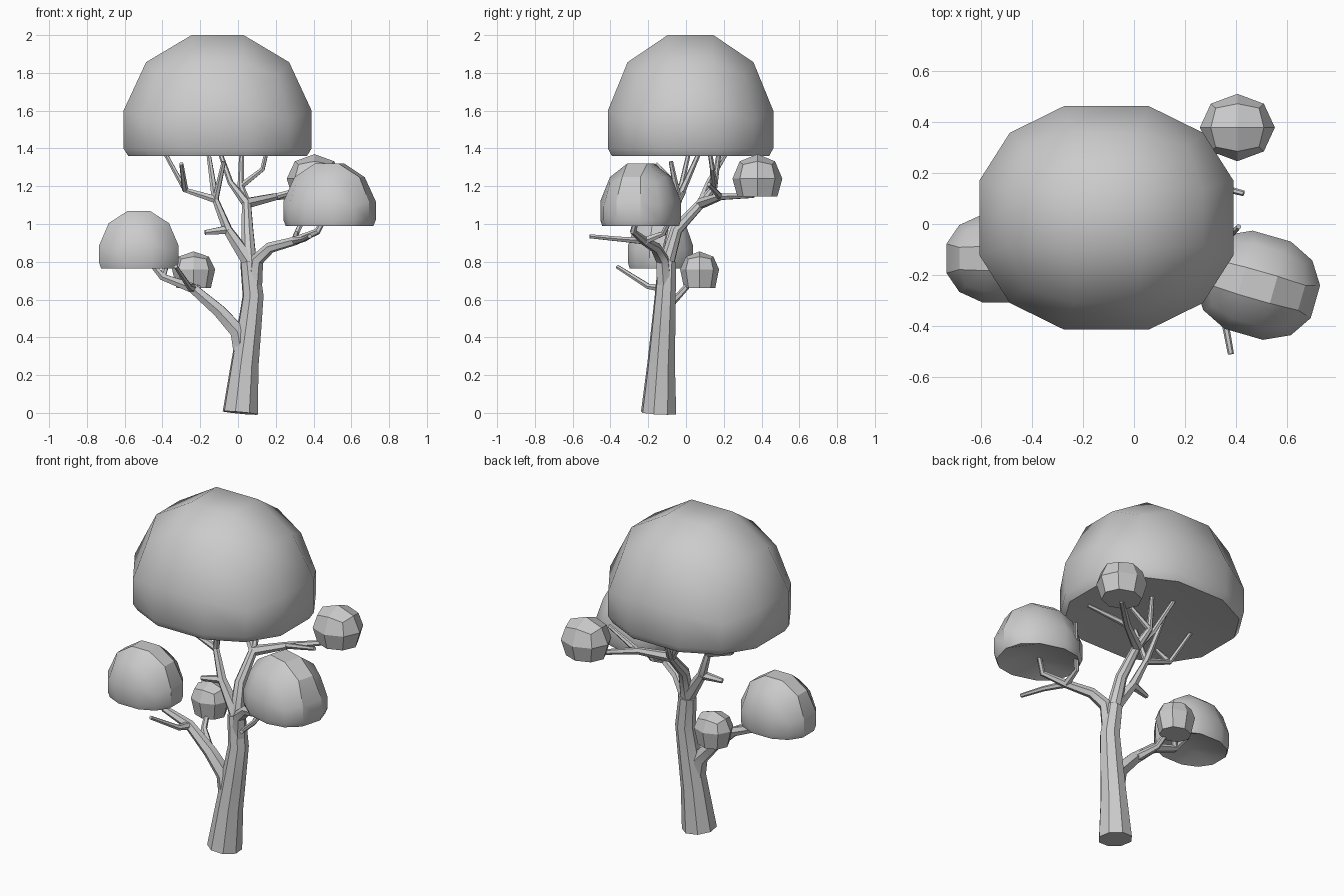
import bpy, bmesh, math
from mathutils import Vector, Matrix

if "Cube" in bpy.data.objects:
    bpy.data.objects.remove(bpy.data.objects["Cube"])


def finish(obj, smooth):
    bpy.ops.object.select_all(action='DESELECT')
    obj.select_set(True)
    bpy.context.view_layer.objects.active = obj
    if obj.type == 'CURVE':
        bpy.ops.object.convert(target='MESH')
    if smooth:
        bpy.ops.object.shade_smooth_by_angle(angle=math.radians(32))


def limb(name, r0, r1, *path, res=1, fade=0.6):
    """Tube through the path, tapering from r0 to r1; returns the path."""
    cu = bpy.data.curves.new(name, 'CURVE')
    cu.dimensions = '3D'
    cu.bevel_depth = 1.0
    cu.bevel_resolution = res
    cu.use_fill_caps = True
    sp = cu.splines.new('POLY')
    sp.points.add(len(path) - 1)
    for i, (p, co) in enumerate(zip(sp.points, path)):
        p.co = (*co, 1)
        p.radius = r0 + (r1 - r0) * (i / (len(path) - 1)) ** fade
    obj = bpy.data.objects.new(name, cu)
    bpy.context.collection.objects.link(obj)
    finish(obj, True)
    return path


def foliage(name, centre, half, low, rim, top, cuts, dip=0.0, turn=0.0):
    """Rounded cube grid with a dome above the rim and a squashed underside."""
    bm = bmesh.new()
    bmesh.ops.create_cube(bm, size=2)
    bmesh.ops.subdivide_edges(bm, edges=bm.edges[:], cuts=cuts, use_grid_fill=True)
    big = cuts == 2
    unit = 0.9045 if big else 1.0
    for v in bm.verts:
        g = v.co.copy()
        s = g.normalized() / unit
        inner = max(abs(g.x), abs(g.y)) < 0.9
        if g.z > -0.1:                       # dome
            z = rim + (top - rim) * s.z
            if big and inner and g.z > 0.9:
                s *= 0.83
        elif g.z > -0.9:                     # rim
            z = rim
        else:                                # underside
            z = low + (dip if inner else 0)
            if not inner:
                g.z = -1 / 3 if big else 0
                s = g.normalized() / unit * (0.95 if big else 0.8)
        v.co = (s.x * half[0], s.y * half[1], z)
    bmesh.ops.rotate(bm, verts=bm.verts, matrix=Matrix.Rotation(math.radians(turn), 3, 'Z'))
    bmesh.ops.translate(bm, verts=bm.verts, vec=(*centre, 0))
    bmesh.ops.recalc_face_normals(bm, faces=bm.faces)
    me = bpy.data.meshes.new(name)
    bm.to_mesh(me)
    bm.free()
    obj = bpy.data.objects.new(name, me)
    bpy.context.collection.objects.link(obj)
    finish(obj, big)


# Trunk and the leader that continues it
trunk = limb("trunk", .097, .05, (.012, -.145, 0), (.035, -.132, .25), (.06, -.12, .45),
             (.08, -.11, .62), (.06, -.1, .8), res=2)
leader = limb("leader", .052, .012, trunk[3], trunk[4], (.05, -.05, .97), (.045, .08, 1.11),
              (.015, .15, 1.2), (.02, .18, 1.42), res=2, fade=.8)

# Main limbs
left = limb("left_limb", .055, .012, trunk[1], (0, -.13, .43), (-.1, -.125, .54),
            (-.24, -.12, .66), (-.4, -.13, .72), (-.5, -.11, .84), fade=1)
right = limb("right_limb", .046, .012, trunk[3], (.1, -.125, .81), (.17, -.16, .875),
             (.3, -.22, .91), (.42, -.28, .96), (.48, -.25, 1.07), fade=.8)
upper = limb("upper_left_limb", .042, .012, trunk[4], (-.055, -.075, .97), (-.12, -.04, 1.13),
             (-.075, -.08, 1.33))
back = limb("back_limb", .03, .012, leader[3], (.2, .18, 1.145), (.38, .35, 1.15),
            (.4, .37, 1.22))

# Thin forks and stubs
limb("left_front_twig", .025, .011, left[3], (-.26, -.2, .67), (-.33, -.365, .775))
limb("left_back_twig", .028, .012, left[2], (-.2, -.04, .62), (-.235, .07, .74))
limb("left_inner_twig", .018, .012, left[4], (-.36, -.08, .84))
limb("right_front_twig", .02, .012, right[3], (.35, -.35, .92), (.38, -.51, .935))
limb("right_back_twig", .022, .011, right[3], (.31, -.12, .95), (.41, -.01, 1.17))
limb("middle_stub", .026, .014, upper[1], (-.175, -.1, .955))
fork = limb("crown_left_twig", .022, .011, upper[2], (-.28, -.03, 1.18), (-.4, .02, 1.4))
limb("crown_front_twig", .017, .011, fork[1], (-.3, -.16, 1.32))
limb("crown_middle_twig", .02, .011, upper[2], (-.16, .08, 1.4))
limb("crown_back_twig", .025, .011, leader[3], (-.04, .12, 1.22), (-.11, .24, 1.42))
limb("crown_right_twig", .018, .011, leader[4], (.13, .14, 1.29), (.16, .12, 1.42))
limb("back_fork", .018, .011, back[1], (.43, .12, 1.21))

# Foliage caps: smooth large ones and faceted small ones
foliage("crown_foliage", (-.108, .024), (.498, .438), 1.36, 1.4, 2.0, 2, dip=.03)
foliage("left_foliage", (-.525, -.135), (.21, .172), .765, .795, 1.07, 2, dip=.04)
foliage("right_foliage", (.485, -.24), (.235, .2), .99, 1.02, 1.32, 2, dip=.04, turn=-16)
foliage("small_back_foliage", (.405, .378), (.147, .132), 1.145, 1.24, 1.37, 1)
foliage("small_left_foliage", (-.235, .072), (.114, .103), .66, .76, .855, 1)
